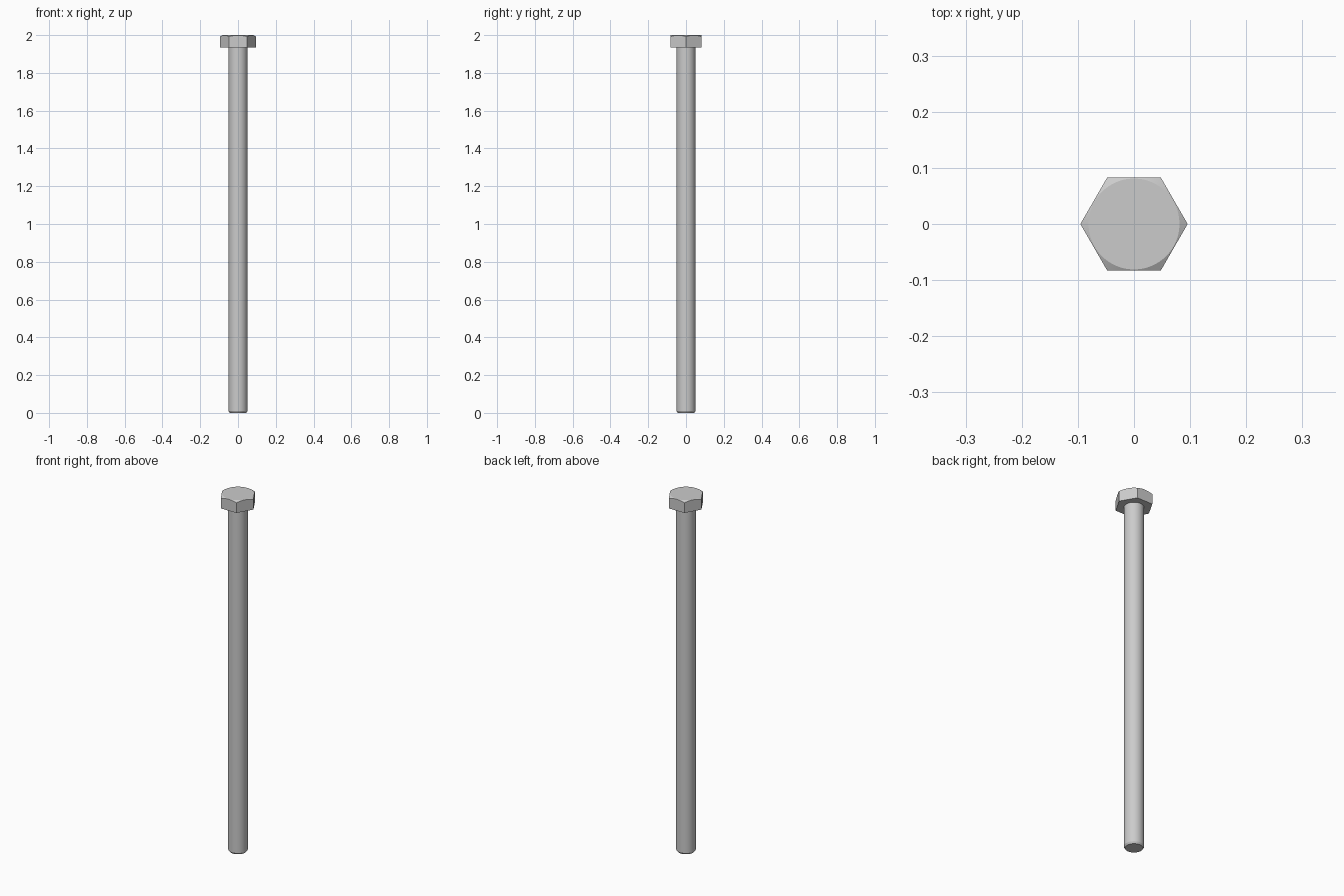
import bpy, bmesh, math

SEGMENTS = 96
HEAD_BOTTOM, TOP = 1.935, 2.0
APOTHEM, CHAMFER_RADIUS = 0.0828, 0.081

cube = bpy.data.objects.get("Cube")
if cube:
    bpy.data.objects.remove(cube, do_unlink=True)

steel = bpy.data.materials.new("grey steel")
steel.use_nodes = True
colour = (0.6, 0.6, 0.6, 1)
steel.diffuse_color = colour
steel.node_tree.nodes["Principled BSDF"].inputs["Base Color"].default_value = colour


def loft(name, rings):
    """Skin a closed solid through rings; each maps an angle to (radius, z)."""
    bm = bmesh.new()
    loops = []
    for ring in rings:
        loop = []
        for i in range(SEGMENTS):
            a = math.tau * i / SEGMENTS
            r, z = ring(a)
            loop.append(bm.verts.new((r * math.cos(a), r * math.sin(a), z)))
        loops.append(loop)
    for low, high in zip(loops, loops[1:]):
        for i in range(SEGMENTS):
            j = (i + 1) % SEGMENTS
            bm.faces.new((low[i], low[j], high[j], high[i]))
    bm.faces.new(loops[0][::-1])
    bm.faces.new(loops[-1])
    mesh = bpy.data.meshes.new(name)
    bm.to_mesh(mesh)
    bm.free()
    mesh.materials.append(steel)
    obj = bpy.data.objects.new(name, mesh)
    bpy.context.collection.objects.link(obj)
    bpy.ops.object.select_all(action='DESELECT')
    obj.select_set(True)
    bpy.context.view_layer.objects.active = obj
    bpy.ops.object.shade_smooth_by_angle(angle=math.radians(20))
    return obj


def circle(r, z):
    return lambda a: (r, z)


def hexagon_radius(a):
    sector = math.pi / 3
    return APOTHEM / math.cos(a % sector - sector / 2)


def chamfer_edge(a):
    r = hexagon_radius(a)
    return r, TOP - (r - CHAMFER_RADIUS) * math.tan(math.pi / 6)


# Hexagonal head with a conical chamfer cutting its top corners
loft("bolt_head", [lambda a: (hexagon_radius(a), HEAD_BOTTOM),
                   chamfer_edge, circle(CHAMFER_RADIUS, TOP)])

# Round shank with a chamfered tip
loft("bolt_shank", [circle(0.044, 0), circle(0.05, 0.01),
                    circle(0.05, HEAD_BOTTOM + 0.005)])
